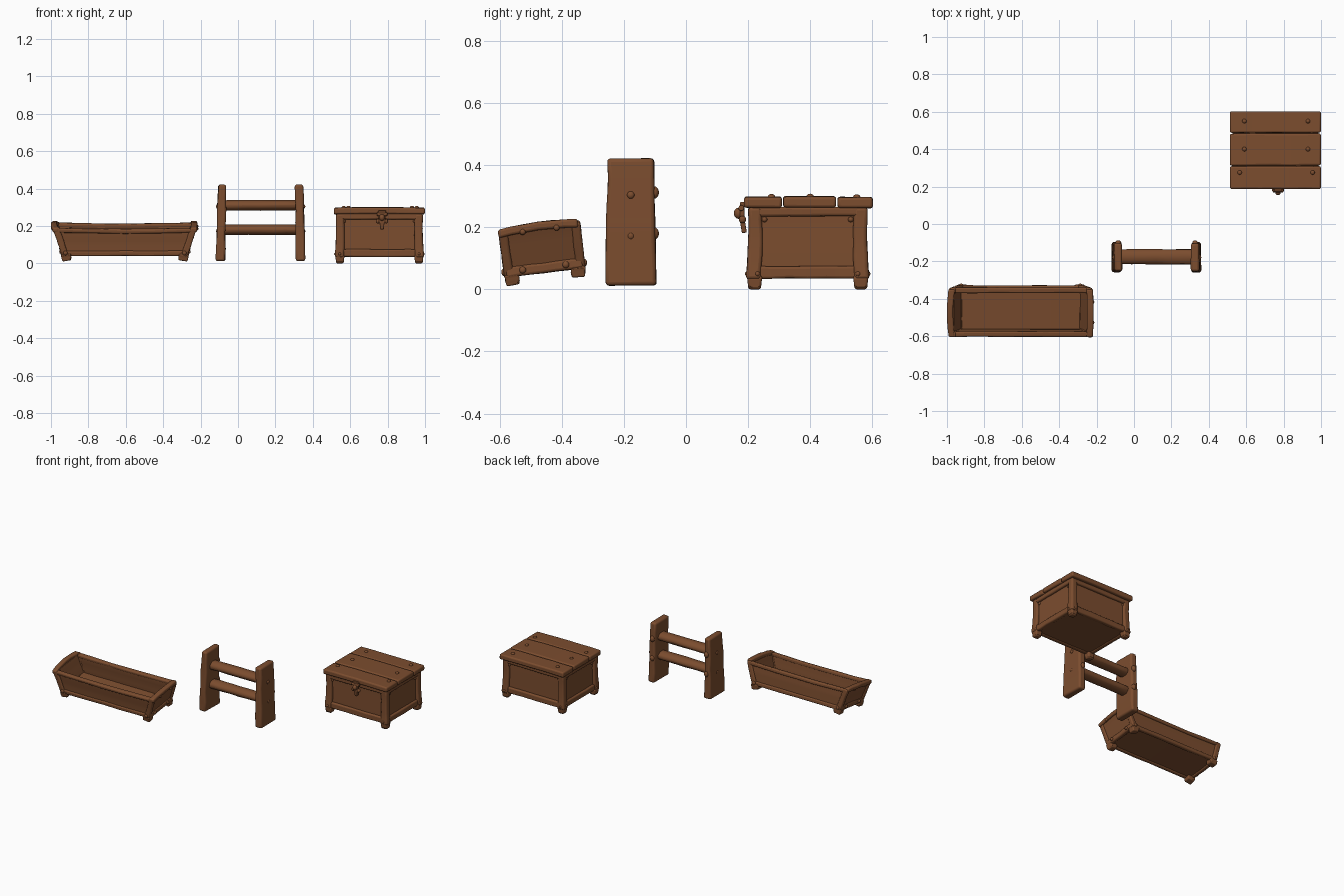
import bpy, bmesh, math, random
from mathutils import Vector, Matrix

random.seed(4)
if "Cube" in bpy.data.objects:
    bpy.data.objects.remove(bpy.data.objects["Cube"])

wood = bpy.data.materials.new("brown wood")
wood.use_nodes = True
wood.diffuse_color = (0.2, 0.074, 0.028, 1)
wood.node_tree.nodes["Principled BSDF"].inputs["Base Color"].default_value = wood.diffuse_color
wood.node_tree.nodes["Principled BSDF"].inputs["Roughness"].default_value = 0.9
WORLD = Matrix()


def finish(name, bm, place, bevel=0):
    bmesh.ops.recalc_face_normals(bm, faces=bm.faces)
    bm.transform(place)
    mesh = bpy.data.meshes.new(name)
    bm.to_mesh(mesh)
    bm.free()
    mesh.materials.append(wood)
    ob = bpy.data.objects.new(name, mesh)
    bpy.context.collection.objects.link(ob)
    if bevel:
        mod = ob.modifiers.new("soft edges", "BEVEL")
        mod.width, mod.segments, mod.limit_method = bevel, 3, "ANGLE"
        mod.angle_limit = math.radians(40)
    bpy.ops.object.select_all(action="DESELECT")
    ob.select_set(True)
    bpy.context.view_layer.objects.active = ob
    bpy.ops.object.shade_smooth_by_angle(angle=math.radians(50))
    return ob


def beam(name, a, b, size, end=None, across=(0, 0, 1), bow=(0, 0, 0),
         bevel=0.008, wobble=0.0015, sides=4, place=WORLD):
    """Hewn timber from a to b; size is (along 'across', other way)."""
    a, b, bow = Vector(a), Vector(b), Vector(bow)
    end = end or size
    d = (b - a).normalized()
    u = Vector(across)
    u = (u - d * u.dot(d)).normalized()
    v = d.cross(u)
    bm = bmesh.new()
    rings, steps = [], 6
    for i in range(steps + 1):
        t = i / steps
        c = a.lerp(b, t) + bow * (4 * t * (1 - t))
        ring = []
        for k in range(sides):
            ang = math.tau * (k + 0.5) / sides
            r = 0.5 / math.cos(math.pi / sides)
            su, sv = (size[j] + (end[j] - size[j]) * t for j in (0, 1))
            j1, j2 = (random.uniform(-wobble, wobble) for _ in range(2))
            ring.append(bm.verts.new(c + u * (math.cos(ang) * r * su + j1)
                                     + v * (math.sin(ang) * r * sv + j2)))
        rings.append(ring)
    for low, high in zip(rings, rings[1:]):
        for k in range(sides):
            n = (k + 1) % sides
            bm.faces.new((low[k], low[n], high[n], high[k]))
    bm.faces.new(rings[0])
    bm.faces.new(rings[-1])
    return finish(name, bm, place, bevel)


def peg(name, pos, scale, place=WORLD):
    bm = bmesh.new()
    bmesh.ops.create_uvsphere(bm, u_segments=12, v_segments=8, radius=1)
    bm.transform(Matrix.Translation(pos) @ Matrix.Diagonal((*scale, 1)))
    finish(name, bm, place)


# Feeding trough, leaning slightly forward
T = Matrix.Translation((-0.605, -0.455, 0.057)) @ Matrix.Rotation(math.radians(7), 4, "X")
beam("trough_floor", (-0.33, 0, 0.015), (0.33, 0, 0.015), (0.022, 0.235), place=T)
for sy, side in ((-1, "front"), (1, "back")):
    beam(f"trough_{side}_panel", (0, sy * 0.112, 0.01), (0, sy * 0.114, 0.14),
         (0.65, 0.018), (0.735, 0.018), across=(1, 0, 0), bevel=0.003, place=T)
    beam(f"trough_{side}_bottom_rail", (-0.325, sy * 0.116, 0.011), (0.325, sy * 0.116, 0.011),
         (0.028, 0.026), place=T)
    beam(f"trough_{side}_top_rail", (-0.37, sy * 0.118, 0.136), (0.37, sy * 0.118, 0.136),
         (0.024, 0.03), bow=(0, 0, -0.006), place=T)
for sx, side in ((-1, "right"), (1, "left")):
    beam(f"trough_{side}_end_panel", (sx * 0.322, 0, 0.01), (sx * 0.366, 0, 0.14),
         (0.235, 0.018), across=(0, 1, 0), bevel=0.003, place=T)
    beam(f"trough_{side}_end_bottom_rail", (sx * 0.328, -0.125, 0.013), (sx * 0.328, 0.125, 0.013),
         (0.034, 0.028), place=T)
    beam(f"trough_{side}_end_cap", (sx * 0.369, -0.134, 0.138), (sx * 0.369, 0.125, 0.142),
         (0.027, 0.034), bow=(-0.01 if sx < 0 else 0.002, 0, 0.008), place=T)
    for sy, face in ((-1, "front"), (1, "back")):
        where = f"{face}_{side}"
        beam(f"trough_post_{where}", (sx * 0.318, sy * 0.116, 0), (sx * 0.368, sy * 0.118, 0.148),
             (0.034, 0.03), across=(1, 0, 0), place=T)
        beam(f"trough_foot_{where}", (sx * 0.31, sy * 0.106, -0.028), (sx * 0.316, sy * 0.108, 0.008),
             (0.048, 0.044), (0.056, 0.048), across=(1, 0, 0), bevel=0.012, place=T)
        peg(f"trough_low_peg_{where}", (sx * 0.343, sy * 0.07, 0.014), (0.008, 0.011, 0.011), T)
        peg(f"trough_high_peg_{where}", (sx * 0.384, sy * 0.055, 0.136), (0.009, 0.01, 0.01), T)
        peg(f"trough_face_peg_{where}", (sx * 0.318, sy * 0.131, 0.014), (0.012, 0.008, 0.012), T)

# Rack with two plank uprights and two rungs
for x0, x1, side in ((-0.094, -0.084, "right"), (0.335, 0.327, "left")):
    beam(f"rack_{side}_upright", (x0, -0.177, 0.012), (x1, -0.178, 0.422),
         (0.165, 0.05), (0.148, 0.043), across=(0, 1, 0), bevel=0.012, wobble=0.003)
    out = -1 if x0 < 0 else 1
    for z in (0.18, 0.312):
        peg(f"rack_{side}_back_peg", (x1, -0.103, z), (0.016, 0.016, 0.02))
        peg(f"rack_{side}_side_peg", (x1 + out * 0.025, -0.178, z - 0.008), (0.008, 0.012, 0.012))
for z, level in ((0.18, "lower"), (0.31, "upper")):
    beam(f"rack_{level}_rung", (-0.08, -0.175, z), (0.325, -0.175, z), (0.056, 0.08),
         sides=8, bevel=0.01)

# Chest body: recessed panels inside a timber frame
CX, CY, HX, HY = 0.756, 0.392, 0.232, 0.192
beam("chest_core", (CX, CY, 0.04), (CX, CY, 0.262), (0.432, 0.352), across=(1, 0, 0),
     bevel=0.003, wobble=0.001)
for sy, side in ((-1, "front"), (1, "back")):
    y = CY + sy * (HY - 0.016)
    for z, h, level in ((0.055, 0.04, "bottom"), (0.25, 0.03, "top")):
        beam(f"chest_{side}_{level}_rail", (CX - 0.22, y, z), (CX + 0.22, y, z), (h, 0.03))
for sx, side in ((-1, "right"), (1, "left")):
    x = CX + sx * (HX - 0.016)
    for z, h, level in ((0.055, 0.04, "bottom"), (0.25, 0.03, "top")):
        beam(f"chest_{side}_{level}_rail", (x, CY - 0.18, z), (x, CY + 0.18, z), (h, 0.03))
    for sy, face in ((-1, "front"), (1, "back")):
        where = f"{face}_{side}"
        px, py = CX + sx * (HX - 0.021), CY + sy * (HY - 0.021)
        beam(f"chest_post_{where}", (px + sx * 0.004, py + sy * 0.004, 0.032), (px, py, 0.264),
             (0.048, 0.048), (0.044, 0.044), across=(1, 0, 0), bow=(-sx * 0.004, -sy * 0.004, 0),
             bevel=0.011)
        beam(f"chest_foot_{where}", (px, py, 0), (px, py, 0.045), (0.04, 0.04), (0.05, 0.05),
             across=(1, 0, 0), bevel=0.008, wobble=0)
        for z in (0.05, 0.225):
            inset = 0.02 if z < 0.1 else 0.043
            peg(f"chest_side_nail_{where}", (CX + sx * (HX if z < 0.1 else HX - 0.016),
                CY + sy * (HY - inset - 0.01), z), (0.01, 0.009, 0.009))
            peg(f"chest_face_nail_{where}", (CX + sx * (HX - inset),
                CY + sy * (HY if z < 0.1 else HY - 0.016), z), (0.009, 0.01, 0.009))

# Chest lid of three planks with round nails
for y0, y1, z, nail_y, nx, part in ((0.187, 0.309, 0.28, 0.275, 0.195, "front"),
                                    (0.313, 0.483, 0.281, 0.4, 0.17, "middle"),
                                    (0.488, 0.602, 0.279, 0.55, 0.17, "back")):
    beam(f"chest_lid_{part}_plank", (0.513, (y0 + y1) / 2, z), (0.999, (y0 + y1) / 2, z),
         (0.035, y1 - y0), bow=(0, 0, 0.002), bevel=0.009, wobble=0.001)
    for sx in (-1, 1):
        peg(f"chest_lid_{part}_nail", (CX + 0.004 + sx * nx, nail_y, z + 0.018), (0.012, 0.012, 0.009))

# Chest clasp with a hanging lock
beam("clasp_strap", (0.77, 0.181, 0.215), (0.77, 0.181, 0.282), (0.034, 0.014),
     (0.044, 0.014), across=(1, 0, 0), bevel=0.004, wobble=0)
beam("clasp_hinge", (0.742, 0.178, 0.262), (0.798, 0.178, 0.262), (0.018, 0.018),
     sides=8, bevel=0.003, wobble=0)
peg("clasp_knob", (0.77, 0.17, 0.245), (0.015, 0.016, 0.018))
for sx in (-1, 1):
    peg("clasp_rivet", (0.77 + sx * 0.022, 0.182, 0.225), (0.01, 0.012, 0.012))
beam("clasp_tongue", (0.77, 0.188, 0.182), (0.77, 0.181, 0.225), (0.018, 0.016),
     (0.028, 0.016), across=(1, 0, 0), bevel=0.004, wobble=0)
